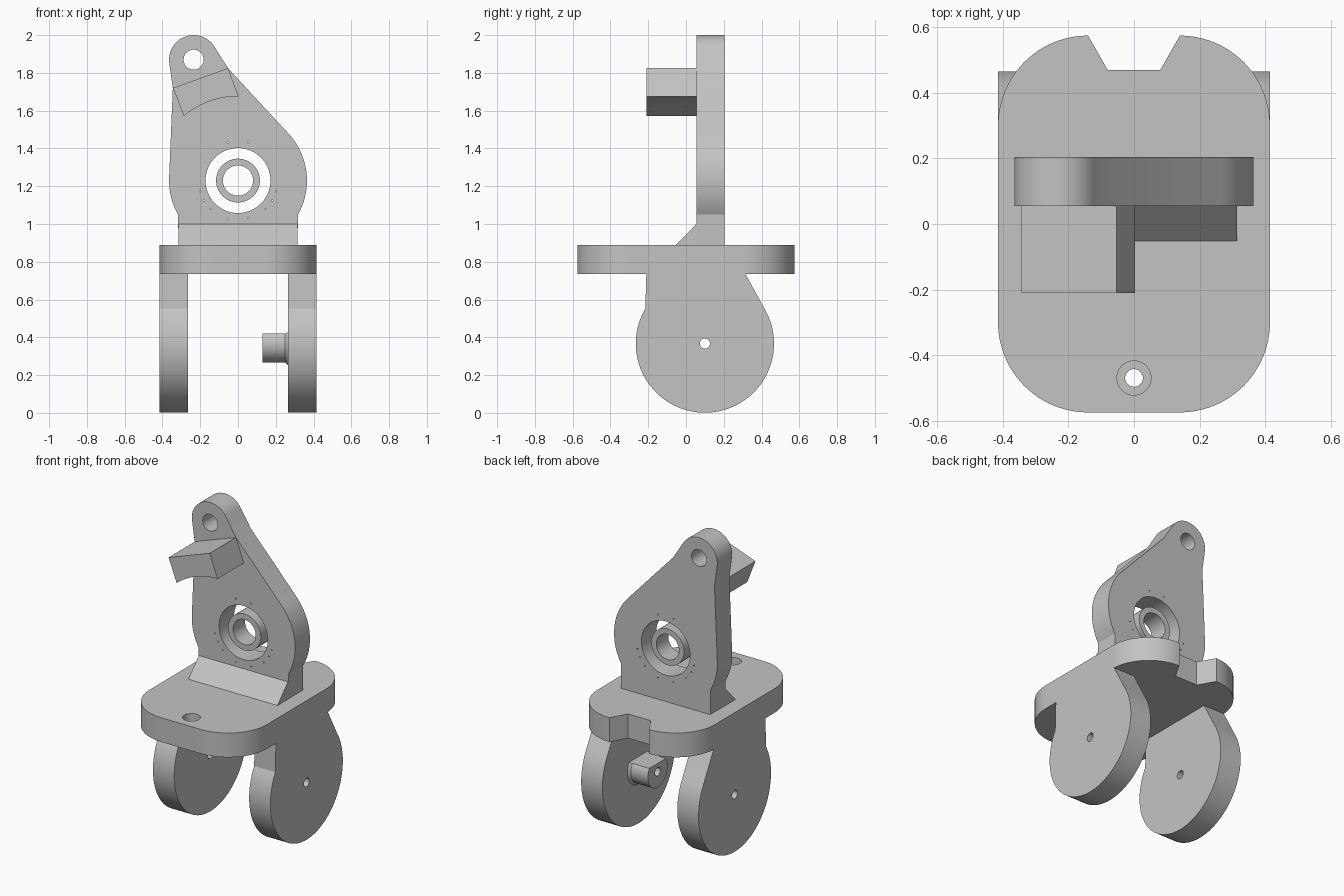
import bpy
import bmesh
from math import cos, sin, radians, asin, degrees

cube = bpy.data.objects.get("Cube")
if cube:
    bpy.data.objects.remove(cube, do_unlink=True)

grey = bpy.data.materials.new("plain grey")
grey.use_nodes = True
colour = (0.55, 0.55, 0.55, 1)
grey.diffuse_color = colour
grey.node_tree.nodes["Principled BSDF"].inputs["Base Color"].default_value = colour


def arc(cx, cy, r, start, end, steps=24):
    angles = [radians(start + (end - start) * i / steps) for i in range(steps + 1)]
    return [(cx + r * cos(a), cy + r * sin(a)) for a in angles]


def circle(cx, cy, r, steps=48):
    return arc(cx, cy, r, 0, 360, steps)[:-1]


def prism(name, outline, axis, low, high, high_outline=None):
    """Extrude a 2D outline along an axis; a second outline makes a taper."""
    place = {"x": lambda p, d: (d, p[0], p[1]),
             "y": lambda p, d: (p[0], d, p[1]),
             "z": lambda p, d: (p[0], p[1], d)}[axis]
    bm = bmesh.new()
    a = [bm.verts.new(place(p, low)) for p in outline]
    b = [bm.verts.new(place(p, high)) for p in high_outline or outline]
    bm.faces.new(a)
    bm.faces.new(b[::-1])
    for i in range(len(a)):
        j = (i + 1) % len(a)
        bm.faces.new((a[i], b[i], b[j], a[j]))
    bmesh.ops.recalc_face_normals(bm, faces=bm.faces)
    mesh = bpy.data.meshes.new(name)
    bm.to_mesh(mesh)
    bm.free()
    mesh.materials.append(grey)
    obj = bpy.data.objects.new(name, mesh)
    bpy.context.collection.objects.link(obj)
    return obj


def activate(obj):
    bpy.ops.object.select_all(action="DESELECT")
    obj.select_set(True)
    bpy.context.view_layer.objects.active = obj


def drill(obj, cx, cy, r, axis, low=-3, high=3, steps=48):
    cutter = prism("cutter", circle(cx, cy, r, steps), axis, low, high)
    cutter.hide_render = True
    mod = obj.modifiers.new("hole", "BOOLEAN")
    mod.operation = "DIFFERENCE"
    mod.solver = "EXACT"
    mod.object = cutter
    activate(obj)
    bpy.ops.object.modifier_apply(modifier=mod.name)
    bpy.data.objects.remove(cutter, do_unlink=True)


parts = []

# Base plate: rounded rectangle with a tapered notch at the back
r = 0.275
half = [(0.08, 0.47)] + arc(0.14, 0.3, r, 90, 0) + arc(0.14, -0.3, r, 0, -90)
outline = half + [(-x, y) for x, y in reversed(half)]
plate = prism("base_plate", outline, "z", 0.735, 0.89)
drill(plate, 0, -0.47, 0.027, "z")
drill(plate, 0, -0.47, 0.052, "z", 0.84, 1)
parts.append(plate)

# Pair of round side ears below the plate
pivot = (0.1, 0.367)
ear_outline = ([(0.315, 0.735), (-0.21, 0.735)]
               + arc(*pivot, 0.366, 149.5, 392.5, 60))
for name, low in (("left_ear", 0.265), ("right_ear", -0.415)):
    ear = prism(name, ear_outline, "x", low, low + 0.15)
    drill(ear, *pivot, 0.027, "x")
    parts.append(ear)

# Flat-topped peg with a flared foot on the inside of the left ear
flat = degrees(asin(0.53))
peg_outline = arc(*pivot, 0.1, 180 - flat, 360 + flat, 40)
foot_outline = arc(*pivot, 0.114, 180 - flat, 360 + flat, 40)
for name, low, high, end in (("peg", 0.13, 0.25, None),
                             ("peg_foot", 0.25, 0.265, foot_outline)):
    peg = prism(name, peg_outline, "x", low, high, end)
    drill(peg, *pivot, 0.027, "x")
    parts.append(peg)

# Upright bracket with a round body and a lug at the top
bore = (0, 1.23)
lug = (-0.235, 1.87)
bracket_outline = ([(-0.315, 0.89), (0.315, 0.89)]
                   + arc(*bore, 0.365, -29.6, 44, 30) + [(-0.053, 1.825)]
                   + arc(*lug, 0.13, 32.5, 188, 30) + [(-0.345, 1.72)]
                   + arc(*bore, 0.365, 178, 209.6, 14))
bracket = prism("upright_bracket", bracket_outline, "y", 0.055, 0.205)
drill(bracket, *bore, 0.172, "y", steps=64)
drill(bracket, *lug, 0.053, "y")
for side in (1, -1):
    for angle in (75, -16, -30, -46, -75):
        a = radians(angle)
        drill(bracket, side * 0.209 * cos(a), bore[1] + 0.209 * sin(a),
              0.004, "y", steps=8)
parts.append(bracket)

# Loose sleeve in the large bore
sleeve = prism("bore_sleeve", circle(*bore, 0.116), "y", 0.065, 0.185)
drill(sleeve, *bore, 0.08, "y")
parts.append(sleeve)

# Sloped fillet along the foot of the bracket
parts.append(prism("bracket_wedge", [(-0.052, 0.89), (0.055, 0.89), (0.055, 1.0)],
                   "x", -0.315, 0.315))

# Stop block with a curved underside, concentric with the bore
block_outline = [(-0.344, 1.72), (-0.053, 1.825)] + arc(*bore, 0.446, 89.6, 130)
parts.append(prism("stop_block", block_outline, "y", -0.21, 0.055))

for part in parts:
    activate(part)
    bpy.ops.object.shade_smooth_by_angle(angle=radians(25))
